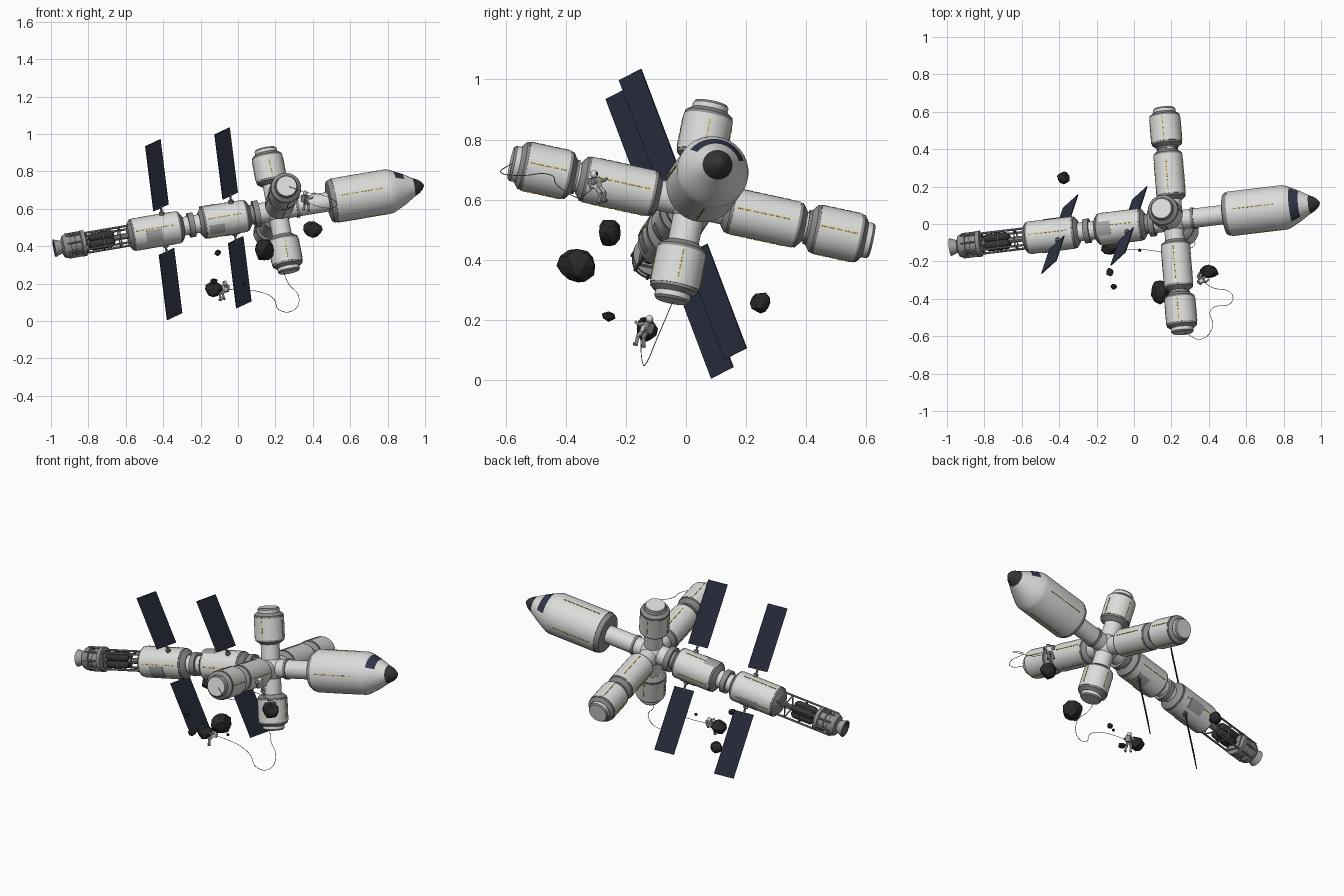
import bpy, bmesh, math, random
from mathutils import Vector as V, Matrix

if "Cube" in bpy.data.objects:
    bpy.data.objects.remove(bpy.data.objects["Cube"])
random.seed(4)

def mat(name, c):
    m = bpy.data.materials.new(name)
    m.diffuse_color = (*c, 1)
    m.use_nodes = True
    m.node_tree.nodes["Principled BSDF"].inputs["Base Color"].default_value = m.diffuse_color
    return m
MATS = [mat("hull_white", (.72, .72, .71)), mat("collar_grey", (.27, .27, .27)),
        mat("dark_metal", (.035, .035, .037)), mat("panel_navy", (.030, .036, .065)),
        mat("stripe_gold", (.60, .43, .03)), mat("rock_black", (.022, .022, .022)),
        mat("patch_grey", (.36, .36, .36))]
WHITE, GREY, DARK, NAVY, GOLD, ROCK, PATCH = range(7)

# Station frame: X along the spine, Y along side arms, Z along vertical arms
X = V((.979, .117, .1665)).normalized()
Y = V((-.081, .974, -.211))
Y = (Y - X * Y.dot(X)).normalized()
Z = X.cross(Y)
HUB = V((.21, .018, .592))

def finish(name, bm, smooth=True):
    bmesh.ops.recalc_face_normals(bm, faces=bm.faces)
    me = bpy.data.meshes.new(name)
    bm.to_mesh(me)
    bm.free()
    for m in MATS:
        me.materials.append(m)
    ob = bpy.data.objects.new(name, me)
    bpy.context.collection.objects.link(ob)
    if smooth:
        bpy.ops.object.select_all(action='DESELECT')
        ob.select_set(True)
        bpy.context.view_layer.objects.active = ob
        bpy.ops.object.shade_smooth_by_angle(angle=math.radians(30))
    return ob

def lathe(name, pts, axis=X, ref=Z, org=HUB, n=32, rule=None):
    """pts: (distance, radius, material of the band that follows)"""
    bm, c = bmesh.new(), axis.cross(ref)
    rings = []
    for s, r, m in pts:
        rings.append([bm.verts.new(org + axis * s + (ref * math.cos(t) + c * math.sin(t)) * r)
                      for t in [2 * math.pi * (k + .5) / n for k in range(n)]])
    for i in range(len(rings) - 1):
        for k in range(n):
            f = bm.faces.new((rings[i][k], rings[i][(k + 1) % n], rings[i + 1][(k + 1) % n], rings[i + 1][k]))
            f.material_index = rule(i, k) if rule and rule(i, k) is not None else pts[i][2]
    for ring, m in ((rings[0], pts[0][2]), (rings[-1], pts[-1][2])):
        bm.faces.new(ring).material_index = m
    return finish(name, bm)

def rod(name, a, b, r, m, n=10):
    a, b = V(a), V(b)
    ax = (b - a).normalized()
    return lathe(name, [(0, r, m), ((b - a).length, r, m)], ax, ax.orthogonal().normalized(), a, n)

def box(bm, c, ex, ey, ez, m):
    M = Matrix((ex, ey, ez)).transposed().to_4x4()
    M.translation = c
    for v in bmesh.ops.create_cube(bm, size=1, matrix=M)['verts']:
        for f in v.link_faces:
            f.material_index = m

def loc(x, y, z):
    return HUB + X * x + Y * y + Z * z

def module(s0, s1, r):
    """Pressurised can with grey end collars"""
    return [(s0, r * .68, GREY), (s0 + .004, r * .75, GREY), (s0 + .018, r * .97, GREY), (s0 + .028, r * .97, GREY),
            (s0 + .028, r, WHITE), (s1 - .028, r, GREY), (s1 - .028, r * .97, GREY), (s1 - .018, r * .97, GREY),
            (s1 - .004, r * .75, GREY), (s1, r * .68, GREY)]

dashes = bmesh.new()
def stripes(s0, s1, r, axis=X, ref=Z):
    """Four dashed lines along a module"""
    c = axis.cross(ref)
    for o, w in ((ref, c), (c, ref), (-ref, c), (-c, ref)):
        s = s0
        while s + .02 <= s1:
            box(dashes, HUB + axis * (s + .01) + o * r, axis * .02, w * .004, o * .004, GOLD)
            s += .026

# Spine modules and connecting tunnels
lathe("aft_module", module(-.815, -.515, .087))
lathe("mid_module", module(-.425, -.15, .087))
lathe("aft_tunnel", [(-.53, .05, WHITE), (-.485, .05, GREY), (-.485, .066, GREY), (-.455, .066, GREY),
                     (-.455, .05, WHITE), (-.41, .05, WHITE)])
lathe("hub_tunnel", [(-.165, .052, GREY), (-.13, .052, GREY), (-.13, .072, GREY), (-.10, .072, GREY),
                     (-.10, .055, WHITE), (0, .055, WHITE)])
lathe("neck_tunnel", [(0, .052, WHITE), (.10, .052, GREY), (.10, .058, GREY), (.115, .058, GREY),
                      (.115, .052, WHITE), (.29, .052, WHITE)])
stripes(-.775, -.555, .087)
stripes(-.385, -.19, .087)

# Central hub
lathe("hub_ball", [(.075 * -math.cos(t * math.pi / 12), max(.002, .075 * math.sin(t * math.pi / 12)), WHITE)
                   for t in range(13)])

# Command module with wrap-round windscreen and dark nose
lathe("command_module", [(.278, .085, GREY), (.284, .108, GREY), (.297, .116, GREY), (.31, .116, GREY), (.31, .12, WHITE),
      (.605, .12, WHITE), (.622, .116, WHITE), (.648, .104, WHITE), (.695, .080, WHITE),
      (.744, .050, DARK), (.772, .036, DARK), (.792, .018, DARK), (.80, .004, DARK)],
      rule=lambda i, k: NAVY if i == 7 and (k + 1) % 32 in (27, 28, 29, 30, 31, 0, 1, 2, 3, 4, 5) else None)
stripes(.34, .585, .12)

# Side arms (two cans each) and vertical arms (one can each)
for nm, ax in (("back", Y), ("front", -Y)):
    lathe(nm + "_arm_inner", [(0, .052, WHITE), (.11, .052, WHITE)] + module(.11, .385, .078), ax)
    lathe(nm + "_arm_neck", [(.37, .05, WHITE), (.392, .05, GREY), (.392, .058, GREY), (.405, .058, GREY),
                             (.405, .05, WHITE), (.43, .05, WHITE)], ax)
    lathe(nm + "_arm_outer", module(.40, .595, .083)[:-1] + [(.59, .06, WHITE), (.608, .06, GREY), (.616, .054, WHITE)], ax)
    stripes(.15, .345, .078, ax)
    stripes(.435, .56, .083, ax)
for nm, ax in (("upper", Z), ("lower", -Z)):
    lathe(nm + "_arm", [(0, .052, WHITE), (.14, .052, WHITE)] + module(.14, .32, .083)[:-1]
          + [(.315, .06, WHITE), (.333, .06, GREY), (.341, .054, WHITE)], ax, X)
    stripes(.175, .285, .083, ax, X)
finish("stripe_dashes", dashes, False)

# Curved service patches: start, end, first angle, last angle (0 up, 90 front)
for j, (s0, s1, a0, a1) in enumerate(((-.725, -.64, 95, 140), (-.41, -.33, -15, 35), (-.70, -.60, 235, 280),
                                      (-.30, -.22, 190, 235), (-.38, -.30, 115, 150))):
    bm, prev = bmesh.new(), None
    for k in range(7):
        t = math.radians(a0 + (a1 - a0) * k / 6)
        o = (Z * math.cos(t) - Y * math.sin(t)) * .090
        cur = [bm.verts.new(HUB + X * s + o * q) for s, q in ((s0, .95), (s0, 1), (s1, 1), (s1, .95))]
        if prev:
            for i in range(3):
                bm.faces.new((prev[i], prev[i + 1], cur[i + 1], cur[i])).material_index = PATCH
        prev = cur
    finish("service_patch_%d" % j, bm)

# Engine truss, fuel tanks and drive
for k in range(4):
    t0, t1 = math.pi / 4 + k * math.pi / 2, math.pi / 4 + (k + 1) * math.pi / 2
    y0, z0, y1, z1 = [.064 * f(t) for t in (t0, t1) for f in (math.cos, math.sin)]
    rod("truss_beam_%d" % k, loc(-1.07, y0, z0), loc(-.80, y0, z0), .006, GREY)
    for s in (-.86, -.95, -1.04):
        rod("truss_crossbar", loc(s, y0, z0), loc(s, y1, z1), .004, GREY, 8)
    y, z = y0 * .42, z0 * .42
    lathe("fuel_tank_%d" % k, [(-1.03, .008, DARK), (-1.02, .02, DARK), (-1.01, .024, DARK), (-.91, .024, DARK),
                               (-.90, .02, DARK), (-.89, .008, DARK)], org=loc(0, y, z) , n=16)
rod("fuel_line", loc(-1.07, 0, 0), loc(-.80, 0, 0), .016, GREY)
lathe("drive_section", [(-1.075, .05, GREY), (-1.07, .07, GREY), (-1.05, .07, GREY), (-1.045, .05, GREY)])
lathe("engine_block", [(-1.178, .035, GREY), (-1.17, .056, GREY), (-1.155, .064, GREY), (-1.13, .064, GREY),
                       (-1.13, .05, GREY), (-1.105, .05, GREY), (-1.105, .058, GREY), (-1.07, .058, GREY)])
lathe("engine_bell", [(-1.17, .03, PATCH), (-1.19, .038, PATCH), (-1.218, .048, PATCH), (-1.218, .042, DARK), (-1.18, .02, DARK)])
for k in range(8):
    t = k * math.pi / 4
    y, z = .064 * math.cos(t), .064 * math.sin(t)
    rod("drive_strut", loc(-1.15, y, z), loc(-1.06, y, z), .006, GREY, 8)

# Solar wings
L = V((-.12, -.352, .93))
L = (L - X * L.dot(X)).normalized()
W = V((.70, .64, .316))
W = (W - L * W.dot(L)).normalized()
for s in (-.62, -.242):
    o = HUB + X * s
    for sg in (1, -1):
        bm = bmesh.new()
        box(bm, o + L * sg * .313, W * .114, L * .374, W.cross(L) * .005, NAVY)
        finish("solar_panel", bm, False)
        rod("panel_mast", o + L * sg * .07, o + L * sg * .14, .006, GREY)
        rod("panel_joint", o + L * sg * .08, o + L * sg * .10, .014, GREY, 12)

# Drifting rocks: centre, half sizes
for j, (c, h) in enumerate((((.14, -.36, .38), (.052, .066, .06)), ((.40, -.255, .49), (.052, .039, .045)),
                            ((-.375, .247, .257), (.036, .034, .037)), ((-.13, -.13, .17), (.046, .036, .04)),
                            ((-.13, -.257, .213), (.022, .026, .018)), ((-.108, -.335, .365), (.019, .017, .017)),
                            ((.03, -.14, .2), (.01, .01, .01)))):
    bm = bmesh.new()
    bmesh.ops.create_icosphere(bm, subdivisions=2 if j < 4 else 1, radius=1)
    for v in bm.verts:
        v.co *= random.uniform(.86, 1.1)
        v.co = V(c) + V(a * b for a, b in zip(v.co, h))
    for f in bm.faces:
        f.material_index = ROCK
    finish("rock_%d" % j, bm, False)

# Astronauts: local x is sideways, y is forward, z is up
def astronaut(nm, c, rot):
    R = Matrix.Rotation(rot[2], 3, 'Z') @ Matrix.Rotation(rot[1], 3, 'Y') @ Matrix.Rotation(rot[0], 3, 'X')
    p = lambda x, y, z: V(c) + R @ V((x, y, z))
    ex, ey, ez = R.col
    bm = bmesh.new()
    box(bm, p(0, 0, .012), ex * .028, ey * .02, ez * .034, WHITE)
    box(bm, p(0, -.017, .014), ex * .026, ey * .014, ez * .036, GREY)
    finish(nm + "_torso_and_pack", bm, False)
    ball = [(-.013 * math.cos(t * math.pi / 8), max(.001, .013 * math.sin(t * math.pi / 8)), WHITE) for t in range(9)]
    lathe(nm + "_helmet", ball, ez, ey, p(0, 0, .041), 16,
          lambda i, k: DARK if i in (3, 4) and k in (14, 15, 0, 1) else None)
    for sg in (1, -1):
        for part, a, b, r in (("upper_arm", (.015, 0, .024), (.028, .006, .012), .006),
                              ("forearm", (.028, .006, .012), (.03, .026, .016), .005),
                              ("thigh", (.008, 0, -.004), (.012, .014, -.026), .0075),
                              ("shin", (.012, .014, -.026), (.016, .002, -.052), .006),
                              ("boot", (.016, -.002, -.052), (.016, .012, -.054), .006)):
            rod(nm + "_" + part, p(a[0] * sg, *a[1:]), p(b[0] * sg, *b[1:]), r, GREY if part == "boot" else WHITE)
astronaut("low_astronaut", (-.075, -.135, .165), (.3, .2, 2.2))
astronaut("high_astronaut", (.36, -.295, .645), (.2, .15, -.6))

# Tethers
def tether(nm, pts):
    cu = bpy.data.curves.new(nm, 'CURVE')
    cu.dimensions, cu.bevel_depth, cu.bevel_resolution, cu.resolution_u = '3D', .0015, 1, 8
    sp = cu.splines.new('BEZIER')
    sp.bezier_points.add(len(pts) - 1)
    for b, c in zip(sp.bezier_points, pts):
        b.co, b.handle_left_type, b.handle_right_type = c, 'AUTO', 'AUTO'
    cu.materials.append(MATS[PATCH])
    bpy.context.collection.objects.link(bpy.data.objects.new(nm, cu))
tether("low_tether", [(.24, -.04, .27), (.27, -.07, .20), (.325, -.10, .13), (.30, -.13, .06), (.22, -.145, .06),
                      (.19, -.15, .12), (.12, -.145, .155), (.03, -.135, .165), (-.07, -.135, .17)])
tether("high_tether", [(.27, -.58, .72), (.36, -.615, .69), (.42, -.55, .68), (.41, -.46, .685), (.52, -.42, .64),
                       (.52, -.37, .61), (.42, -.34, .615), (.36, -.30, .645)])
